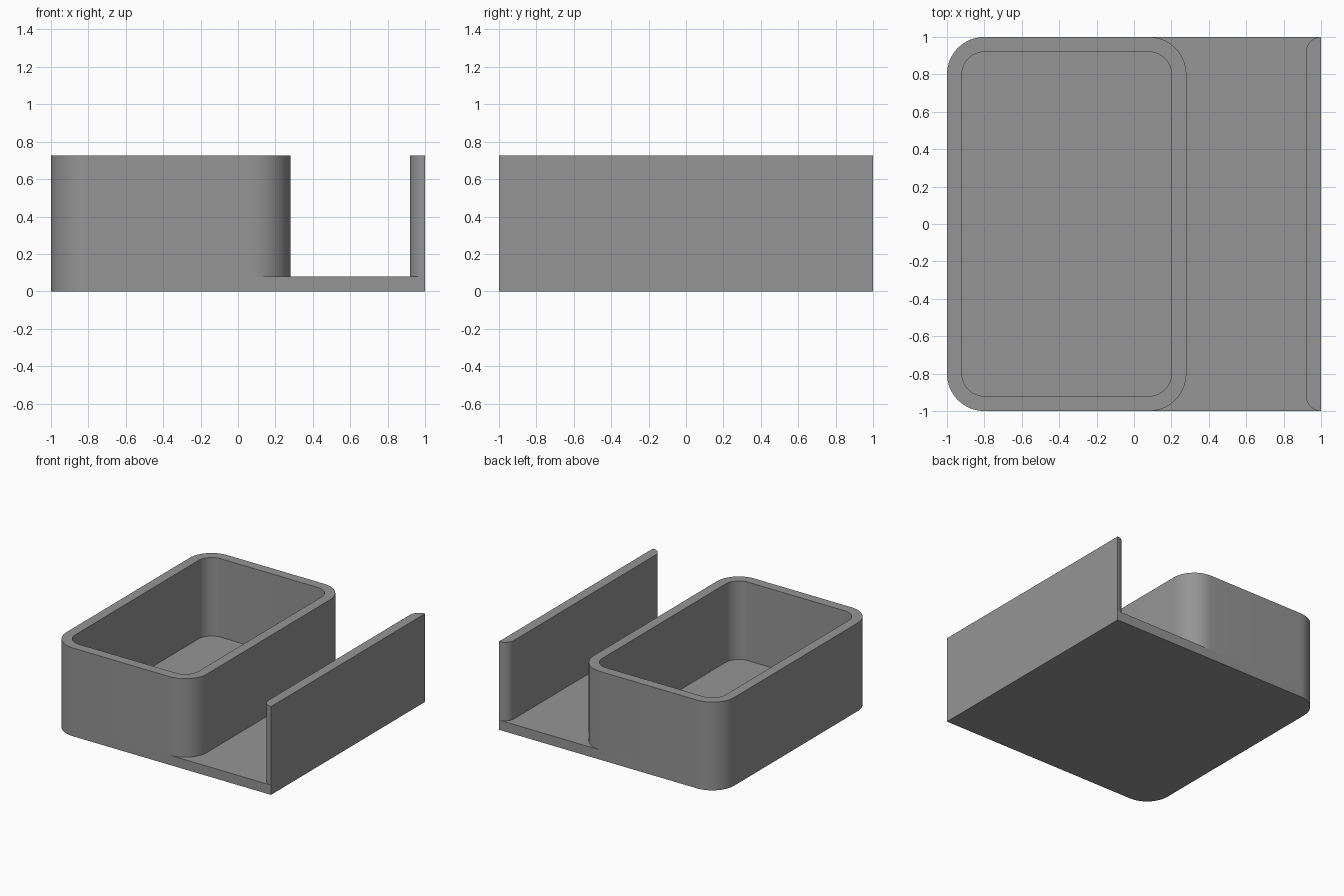
import bpy, bmesh, math

if "Cube" in bpy.data.objects:
    bpy.data.objects.remove(bpy.data.objects["Cube"])

H, T = 0.725, 0.08      # overall height, wall and floor thickness

grey = bpy.data.materials.new("mid grey")
grey.diffuse_color = (0.3, 0.3, 0.3, 1)
grey.use_nodes = True
grey.node_tree.nodes["Principled BSDF"].inputs["Base Color"].default_value = grey.diffuse_color


def outline(x0, x1, y, r_left, r_right, n=16):
    """Counter-clockwise rectangle outline with rounded left / right corners."""
    pts = []
    for cx, cy, r, a0 in ((x1, y, r_right, 0), (x0, y, r_left, 90),
                          (x0, -y, r_left, 180), (x1, -y, r_right, 270)):
        ox = cx - math.copysign(r, 1 if cx == x1 else -1)
        oy = cy - math.copysign(r, cy)
        for i in range(n + 1 if r else 1):
            a = math.radians(a0 + 90 * i / n)
            pts.append((ox + r * math.cos(a), oy + r * math.sin(a)))
    return pts


def band(bm, low, high):
    for i in range(len(low)):
        j = (i + 1) % len(low)
        bm.faces.new((low[i], low[j], high[j], high[i]))


def make(name, outer, z0, z1, inner=None, bottom=False):
    """Extrude an outline; with an inner outline it becomes an open ring."""
    bm = bmesh.new()
    ring = lambda pts, z: [bm.verts.new((x, y, z)) for x, y in pts]
    lo, hi = ring(outer, z0), ring(outer, z1)
    band(bm, lo, hi)
    if inner:
        ilo, ihi = ring(inner, z0), ring(inner, z1)
        band(bm, ihi, ilo)
        band(bm, hi, ihi)
    else:
        bm.faces.new(hi)
    if bottom:
        bm.faces.new(lo[::-1])
    me = bpy.data.meshes.new(name)
    bm.to_mesh(me)
    bm.free()
    me.materials.append(grey)
    ob = bpy.data.objects.new(name, me)
    bpy.context.collection.objects.link(ob)
    bpy.context.view_layer.objects.active = ob
    ob.select_set(True)
    bpy.ops.object.shade_smooth_by_angle(angle=math.radians(30))
    ob.select_set(False)


# floor plate under everything, rounded on the left only
make("base_plate", outline(-1, 1, 1, 0.2, 0), 0, T, bottom=True)
# rounded open box
make("box_wall", outline(-1, 0.28, 1, 0.2, 0.2), T, H,
     inner=outline(-1 + T, 0.28 - T, 1 - T, 0.12, 0.12))
# upright end wall with rounded inner corners
make("end_wall", outline(1 - T, 1, 1, T, 0), T, H)
